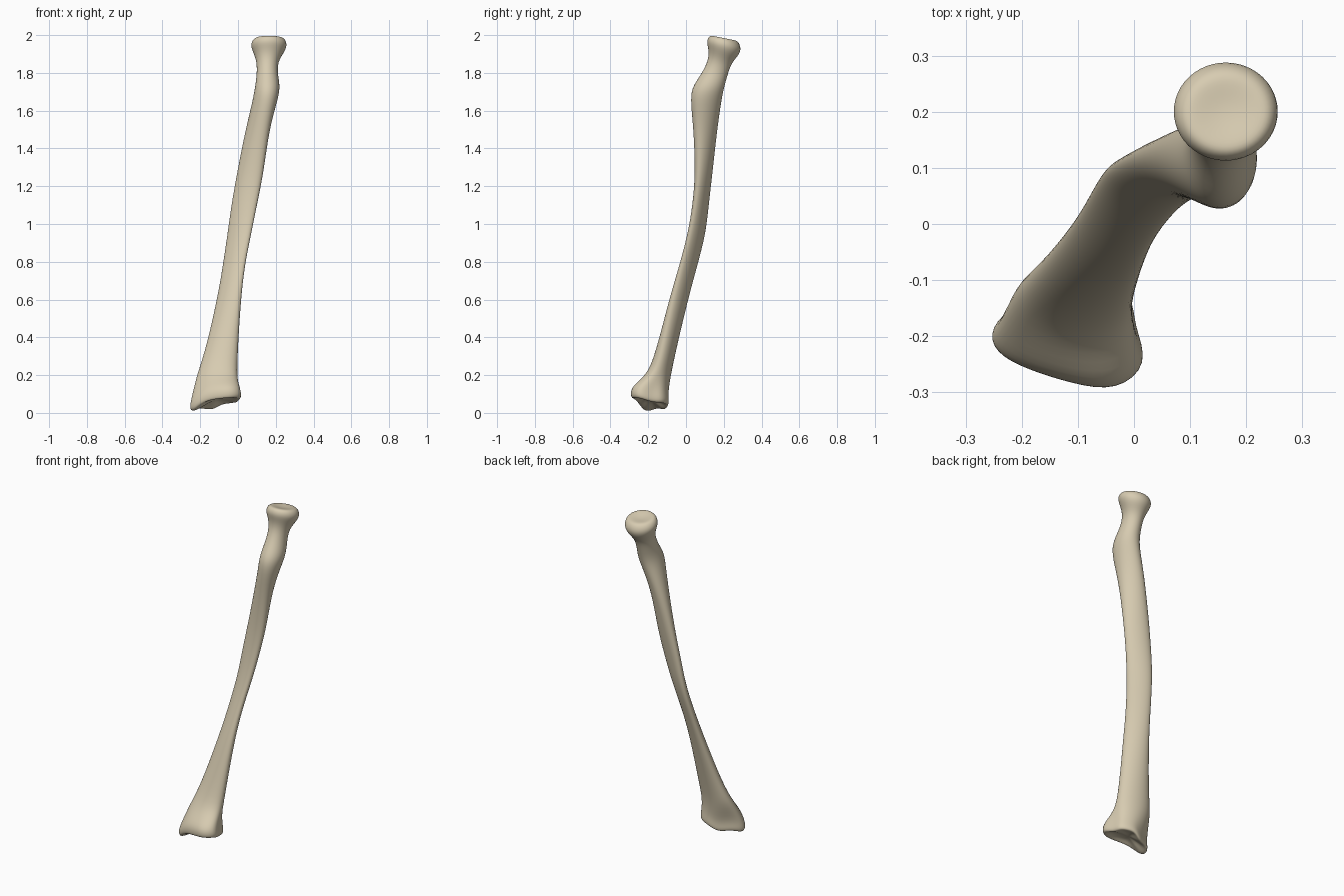
import bpy
import bmesh
from math import cos, sin, tau

SIDES = 12
SWELL = 1.045   # offsets the shrinkage of the subdivision surface

if "Cube" in bpy.data.objects:
    bpy.data.objects.remove(bpy.data.objects["Cube"], do_unlink=True)

# Lower joint rim, counter-clockwise from the inner side: x, y, z
RIM = [
    (0, -.18, .055), (0, -.13, .055), (-.04, -.1, .05), (-.09, -.085, .045),
    (-.14, -.105, .01), (-.21, -.14, .03), (-.26, -.185, .01), (-.25, -.23, .01),
    (-.19, -.26, .06), (-.11, -.285, .075), (-.03, -.3, .08), (.03, -.25, .08),
]

# Shaft, neck and head sections: z, left, right, front, back, skew
SECTIONS = [
    (.2, -.22, -.005, -.21, -.08, .1),
    (.3, -.18, -.003, -.165, -.06, .15),
    (.6, -.11, .015, -.09, .01, .3),
    (.78, -.08, .035, -.035, .06, .35),
    (.95, -.055, .07, .01, .105, .35),
    (1.1, -.035, .1, .035, .12, .3),
    (1.27, -.005, .135, .05, .14, .25),
    (1.5, .04, .165, .04, .165, .2),
    (1.64, .075, .205, .025, .185, .1),
    (1.72, .09, .225, .028, .2, 0),
    (1.79, .1, .21, .08, .22, 0),
    (1.86, .1, .21, .12, .24, 0),
    (1.91, .08, .245, .12, .28, 0),
    (1.95, .065, .262, .108, .293, 0),
    (1.985, .085, .245, .125, .275, 0),
    (1.985, .11, .22, .15, .25, 0),
]


def section_ring(z, left, right, front, back, skew):
    """Skewed ellipse filling the given bounds, tilted near the head."""
    cx, cy = (left + right) / 2, (front + back) / 2
    rx, ry = (right - left) / 2 * SWELL, (back - front) / 2 * SWELL
    tilt = .2 * max(0, min(1, (z - 1.8) / .1))
    ring = []
    for i in range(SIDES):
        angle = tau * i / SIDES
        dy = ry * sin(angle - skew)
        ring.append((cx + rx * cos(angle + skew), cy + dy, z - tilt * dy))
    return ring


def shifted_rim(scale, lift):
    """Copy of the joint rim scaled about its middle and moved in height."""
    cx, cy = -.12, -.19
    return [(cx + (x - cx) * scale, cy + (y - cy) * scale, z + lift)
            for x, y, z in RIM]


def loft(name, rings, bottom, top):
    """Join the rings with quads and close each end on a centre point."""
    bm = bmesh.new()
    loops = [[bm.verts.new(p) for p in ring] for ring in rings]
    for low, high in zip(loops, loops[1:]):
        for i in range(SIDES):
            j = (i + 1) % SIDES
            bm.faces.new((low[i], low[j], high[j], high[i]))
    for loop, point in ((loops[0], bottom), (loops[-1], top)):
        centre = bm.verts.new(point)
        for i in range(SIDES):
            bm.faces.new((loop[i], loop[(i + 1) % SIDES], centre))
    bmesh.ops.recalc_face_normals(bm, faces=bm.faces)
    mesh = bpy.data.meshes.new(name)
    bm.to_mesh(mesh)
    bm.free()
    mesh.shade_smooth()
    obj = bpy.data.objects.new(name, mesh)
    bpy.context.collection.objects.link(obj)
    return obj


# Single ivory material
ivory = bpy.data.materials.new("ivory bone")
ivory.use_nodes = True
colour = (.68, .60, .44, 1)
ivory.diffuse_color = colour
ivory.node_tree.nodes["Principled BSDF"].inputs["Base Color"].default_value = colour

# Concave lower joint, flared rim, shaft, neck and dished head
joint = [shifted_rim(.65, .01), shifted_rim(.94, -.006),
         shifted_rim(1.02, .018), shifted_rim(.95, .065)]
bone = loft("forearm_bone", joint + [section_ring(*s) for s in SECTIONS],
            (-.12, -.19, .075), (.165, .2, 1.975))
bone.data.materials.append(ivory)
smooth = bone.modifiers.new("rounding", 'SUBSURF')
smooth.levels = smooth.render_levels = 2
